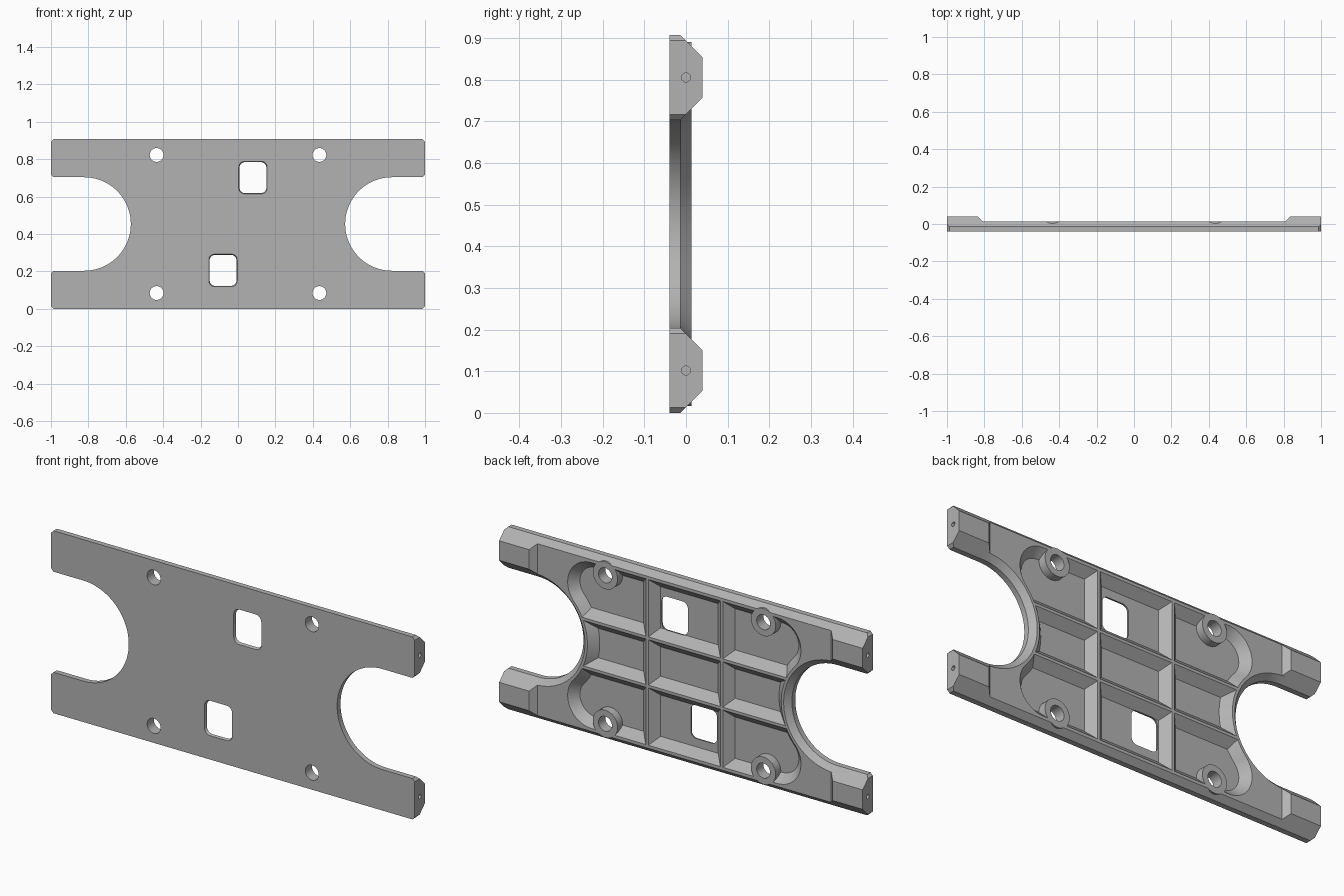
import bpy, bmesh
from math import sin, cos, pi, atan2, sqrt

if "Cube" in bpy.data.objects:
    bpy.data.objects.remove(bpy.data.objects["Cube"])

HALF = 0.4535                    # half height of the plate
NOTCH_X, NOTCH_R = 0.823, 0.25   # round end notches
U = 0.0133                       # skin thickness and corner chamfer
FRONT, FLOOR, LEDGE, PAD = -3 * U, -2 * U, U, 3 * U

grey = bpy.data.materials.new("plain_grey")
grey.use_nodes = True
colour = (0.45, 0.45, 0.45, 1)
grey.diffuse_color = colour
grey.node_tree.nodes["Principled BSDF"].inputs["Base Color"].default_value = colour


def arc(cx, cw, r, a0, a1, n):
    return [(cx + r * cos(a0 + (a1 - a0) * i / n),
             cw + r * sin(a0 + (a1 - a0) * i / n)) for i in range(n + 1)]


def both_ends(half):
    return half + [(-x, -w) for x, w in half]


def loft(name, rings):
    """Closed solid through (depth, outline) layers."""
    bm = bmesh.new()
    loops = [[bm.verts.new((x, y, w + HALF)) for x, w in pts] for y, pts in rings]
    for a, b in zip(loops, loops[1:]):
        for i in range(len(a)):
            j = (i + 1) % len(a)
            bm.faces.new((a[i], a[j], b[j], b[i]))
    bm.faces.new(loops[0])
    bm.faces.new(loops[-1])
    bmesh.ops.remove_doubles(bm, verts=bm.verts, dist=1e-5)
    bmesh.ops.recalc_face_normals(bm, faces=bm.faces)
    mesh = bpy.data.meshes.new(name)
    bm.to_mesh(mesh)
    bm.free()
    mesh.materials.append(grey)
    obj = bpy.data.objects.new(name, mesh)
    bpy.context.collection.objects.link(obj)
    return obj


def rect(x0, x1, w0, w1):
    return [(x0, w0), (x1, w0), (x1, w1), (x0, w1)]


def rounded(cx, cw, hx, hw, r):
    pts = []
    for k, (sx, sw) in enumerate([(1, 1), (-1, 1), (-1, -1), (1, -1)]):
        pts += arc(cx + sx * (hx - r), cw + sw * (hw - r), r, k * pi / 2, (k + 1) * pi / 2, 6)
    return pts


def plate_outline(d):
    """Outer outline moved inward by d, with chamfered arm tips."""
    c, m = max(U - d, 0), max(U, d)
    tip = [(1 - c, HALF - d), (1, HALF - m), (1, NOTCH_R + m), (1 - c, NOTCH_R + d)]
    notch = arc(NOTCH_X, 0, NOTCH_R + d, pi / 2, 3 * pi / 2, 40)
    return both_ends(tip + notch + [(x, -w) for x, w in reversed(tip)])


def pocket_outline(d):
    """Recess outline moved inward by d, lobes flowing into the notch rim."""
    top, lobe, rim = 0.412, 0.13, 0.29
    fw = top - lobe
    fx = NOTCH_X - sqrt((rim + lobe) ** 2 - fw ** 2)
    a = atan2(-fw, NOTCH_X - fx)
    upper = arc(fx, fw, lobe - d, pi / 2, a, 20)
    middle = arc(NOTCH_X, 0, rim + d, pi + a, pi - a, 20)
    return both_ends(upper + middle[1:-1] + [(x, -w) for x, w in reversed(upper)])


plate = loft("mounting_plate", [(FRONT, plate_outline(0)), (-U, plate_outline(0)),
                                (0, plate_outline(U)), (LEDGE, plate_outline(2 * U))])
tools = []


def combine(obj, operation):
    obj.hide_render = True
    mod = plate.modifiers.new(obj.name, "BOOLEAN")
    mod.operation, mod.object, mod.solver = operation, obj, "EXACT"
    tools.append(obj)


# Thicker pads on the four arm tips
for sx in (-1, 1):
    for sw in (-1, 1):
        def pad(x0, d):
            return [(sx * x, sw * w) for x, w in
                    rect(x0, 1, NOTCH_R + d, HALF - d)]
        combine(loft("arm_pad", [(0.004, pad(0.808, 2 * U)), (LEDGE, pad(0.808, 2 * U)),
                                 (PAD, pad(0.835, 4 * U))]), "UNION")

# Recess with sloping walls
combine(loft("recess_cutter", [(FLOOR, pocket_outline(3 * U)),
                               (LEDGE + U, pocket_outline(-U))]), "DIFFERENCE")

# Tapered stiffening ribs
thin = 0.007
wide = thin + 3 * U
base = FLOOR - 0.004
for s in (-1, 1):
    x, w = 0.205 * s, 0.12 * s
    combine(loft("upright_rib", [(base, rect(x - wide, x + wide, -0.416, 0.416)),
                                 (FLOOR, rect(x - wide, x + wide, -0.416, 0.416)),
                                 (LEDGE, rect(x - thin, x + thin, -0.416, 0.416))]), "UNION")
    combine(loft("cross_rib", [(base, rect(-0.564, 0.564, w - wide, w + wide)),
                               (FLOOR, rect(-0.564, 0.564, w - wide, w + wide)),
                               (LEDGE, rect(-0.564, 0.564, w - thin, w + thin))]), "UNION")

# Bosses, then the bolt holes through them
spots = [(x, w) for x in (-0.435, 0.435) for w in (-0.369, 0.369)]
for name, r, y0, y1, op in (("bolt_boss", 0.068, base, LEDGE, "UNION"),
                            ("bolt_hole", 0.037, -0.1, 0.1, "DIFFERENCE")):
    for x, w in spots:
        ring = arc(x, w, r, 0, 2 * pi, 40)[:-1]
        combine(loft(name, [(y0, ring), (y1, ring)]), op)

# Two tapered window openings
for s in (-1, 1):
    combine(loft("window_cutter",
                 [(y, rounded(0.08 * s, 0.248 * s, 0.075 + g, 0.086 + g, 0.03))
                  for y, g in ((FRONT - 0.01, 0.004), (FLOOR + 0.01, -0.006))]), "DIFFERENCE")

# Small pilot holes in the arm tips
for sx in (-1, 1):
    for sw in (-1, 1):
        ring = [(y, w) for y, w in arc(0, sw * (HALF + NOTCH_R) / 2, 0.011, 0, 2 * pi, 16)[:-1]]
        pilot = loft("pilot_hole", [(-0.06, ring), (0.06, ring)])
        for v in pilot.data.vertices:
            v.co = (sx + v.co.y, -v.co.x, v.co.z)
        combine(pilot, "DIFFERENCE")

# Bake the result and drop the helpers
graph = bpy.context.evaluated_depsgraph_get()
graph.update()
result = bpy.data.meshes.new_from_object(plate.evaluated_get(graph))
plate.modifiers.clear()
plate.data = result
plate.data.materials.clear()
plate.data.materials.append(grey)
for f in plate.data.polygons:
    f.material_index = 0
for obj in tools:
    bpy.data.objects.remove(obj)

bpy.ops.object.select_all(action="DESELECT")
plate.select_set(True)
bpy.context.view_layer.objects.active = plate
bpy.ops.object.shade_smooth_by_angle(angle=pi / 6)
